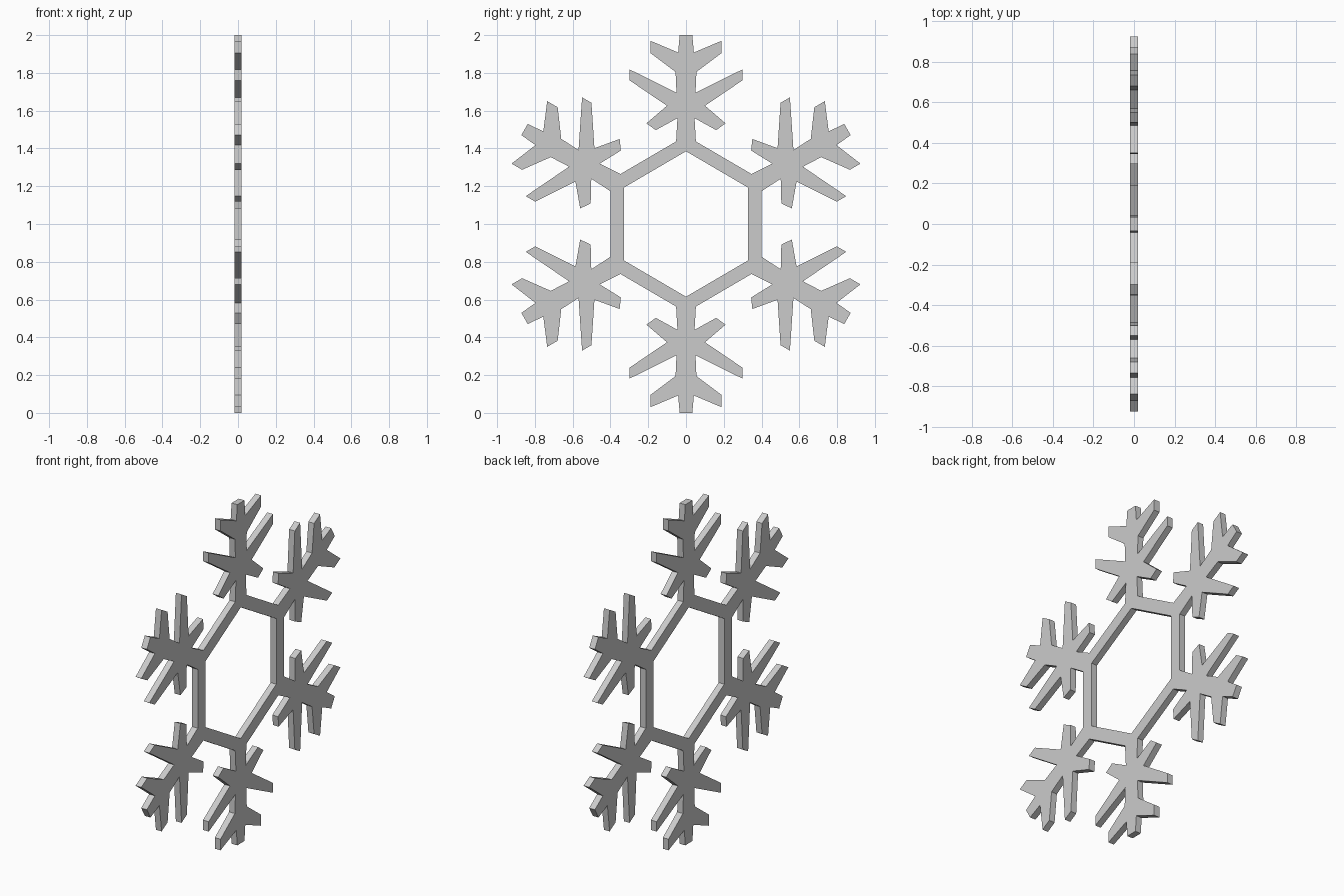
import bpy
from math import cos, sin, radians

if "Cube" in bpy.data.objects:
    bpy.data.objects.remove(bpy.data.objects["Cube"])

THICK = 0.037
SQUASH = 0.987      # the flake is very slightly narrower than tall
INNER_R = 0.385     # corner radius of the hexagonal opening

# Right half of one arm, tip to base: (sideways, distance from centre)
half = [(0.034, 1.0), (0.042, 0.908), (0.191, 0.97), (0.191, 0.905),
        (0.056, 0.805), (0.051, 0.695), (0.302, 0.818), (0.302, 0.76),
        (0.102, 0.626), (0.212, 0.533), (0.162, 0.497), (0.046, 0.56),
        (0.053, 0.437)]
arm = [(-u, r) for u, r in reversed(half)] + half


def turn(p, deg):
    """Rotate a point clockwise, then apply the sideways squash."""
    a = radians(deg)
    return ((p[0] * cos(a) + p[1] * sin(a)) * SQUASH,
            -p[0] * sin(a) + p[1] * cos(a))


def add_loop(curve, pts):
    s = curve.splines.new('POLY')
    s.points.add(len(pts) - 1)
    for sp, (x, y) in zip(s.points, pts):
        sp.co = (x, y, 0, 1)
    s.use_cyclic_u = True


# Flat filled outline: six arms around a hexagonal hole, extruded
curve = bpy.data.curves.new("snowflake", 'CURVE')
curve.dimensions = '2D'
curve.fill_mode = 'BOTH'
curve.extrude = THICK / 2
add_loop(curve, [turn(p, 60 * k) for k in range(6) for p in arm])
add_loop(curve, [turn((0, INNER_R), 60 * k) for k in range(6)])

flake = bpy.data.objects.new("snowflake", curve)
bpy.context.collection.objects.link(flake)

# Stand it upright in the y-z plane
flake.rotation_euler = (radians(90), 0, radians(90))
flake.location = (0, 0, 1)
bpy.context.view_layer.objects.active = flake
flake.select_set(True)
bpy.ops.object.convert(target='MESH')
flake = bpy.context.object
bpy.ops.object.transform_apply(location=True, rotation=True, scale=True)

# Weld the caps to the rim and keep flat faces
bpy.ops.object.mode_set(mode='EDIT')
bpy.ops.mesh.select_all(action='SELECT')
bpy.ops.mesh.remove_doubles(threshold=0.0005)
bpy.ops.mesh.normals_make_consistent(inside=False)
bpy.ops.object.mode_set(mode='OBJECT')
bpy.ops.object.shade_flat()
